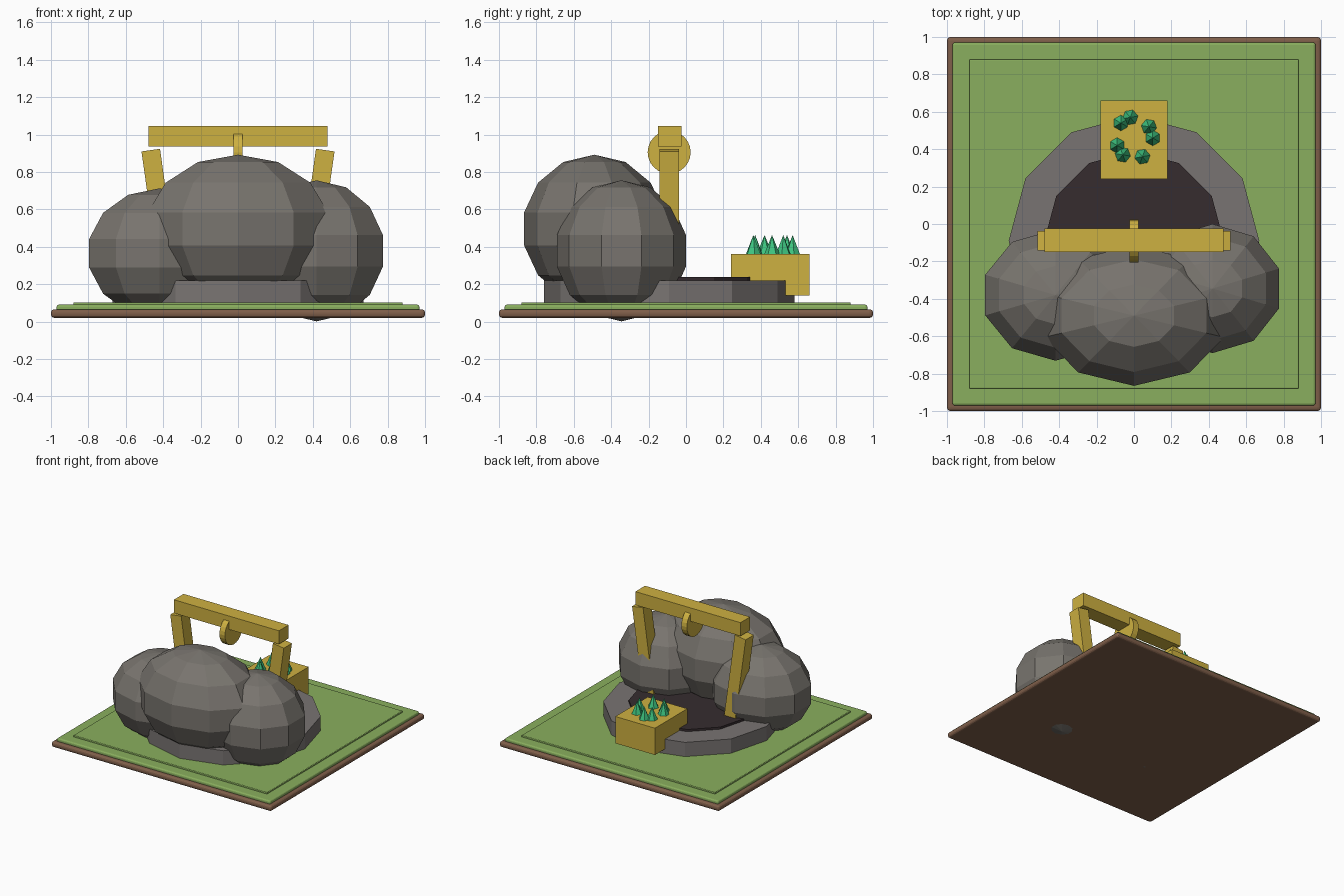
import bpy, bmesh, math
from mathutils import Matrix, Vector

cube = bpy.data.objects.get("Cube")
if cube:
    bpy.data.objects.remove(cube, do_unlink=True)


def material(name, rgb):
    """Flat material from sRGB values, stored as linear."""
    lin = [((c / 255 + 0.055) / 1.055) ** 2.4 for c in rgb] + [1.0]
    m = bpy.data.materials.new(name)
    m.use_nodes = True
    m.diffuse_color = lin
    m.node_tree.nodes["Principled BSDF"].inputs["Base Color"].default_value = lin
    return m


soil = material("soil brown", (128, 95, 74))
grass = material("grass green", (138, 175, 94))
rock = material("boulder grey", (120, 116, 110))
stone = material("slab grey", (121, 116, 114))
pit = material("pit dark", (54, 44, 47))
gold = material("timber yellow", (206, 177, 65))
gem = material("crystal green", (62, 196, 128))


def finish(bm, name, mat, loc=(0, 0, 0), rot=(0, 0, 0)):
    mesh = bpy.data.meshes.new(name)
    bm.to_mesh(mesh)
    bm.free()
    mesh.materials.append(mat)
    ob = bpy.data.objects.new(name, mesh)
    ob.location, ob.rotation_euler = loc, rot
    bpy.context.collection.objects.link(ob)
    return ob


def box(name, mat, loc, size, rot=(0, 0, 0), bevel=0.0):
    bm = bmesh.new()
    bmesh.ops.create_cube(bm, size=1, matrix=Matrix.Diagonal((*size, 1)))
    ob = finish(bm, name, mat, loc, rot)
    if bevel:
        mod = ob.modifiers.new("rounded edges", "BEVEL")
        mod.width, mod.segments = bevel, 3
    return ob


def cone(name, mat, loc, r1, r2, depth, sides, rot=(0, 0, 0)):
    bm = bmesh.new()
    bmesh.ops.create_cone(bm, cap_ends=True, segments=sides,
                          radius1=r1, radius2=r2, depth=depth)
    return finish(bm, name, mat, loc, rot)


def boulder(name, loc, radii):
    bm = bmesh.new()
    bmesh.ops.create_uvsphere(bm, u_segments=10, v_segments=7, radius=1,
                              matrix=Matrix.Diagonal((*radii, 1)))
    return finish(bm, name, rock, loc)


# Layered ground tile
box("ground_soil", soil, (0, 0, 0.0425), (2, 2, 0.045), bevel=0.018)
box("ground_grass", grass, (0, 0, 0.0725), (1.94, 1.94, 0.035), bevel=0.012)
box("ground_lawn", grass, (0, 0, 0.09), (1.76, 1.76, 0.026), bevel=0.005)

# Twelve-sided stone slab with the dark opening on it
cone("stone_slab", stone, (0, -0.09, 0.155), 0.67, 0.67, 0.13, 12)
cone("pit_floor", pit, (0, -0.09, 0.225), 0.48, 0.48, 0.025, 12)

# Boulders
boulder("middle_boulder", (0, -0.49, 0.495), (0.52, 0.385, 0.397))
boulder("left_boulder", (0.42, -0.345, 0.378), (0.383, 0.354, 0.377))
boulder("right_boulder", (-0.42, -0.38, 0.365), (0.405, 0.36, 0.347))

# Timber frame: leaning posts, cross beam and pulley wheel
for name, side in (("left_post", 1), ("right_post", -1)):
    box(name, gold, (0.415 * side, -0.09, 0.55), (0.1, 0.105, 0.74),
        rot=(0, math.radians(8) * side, 0))
box("cross_beam", gold, (0, -0.0875, 0.99), (0.955, 0.125, 0.11))
cone("pulley_wheel", gold, (0, -0.09, 0.905), 0.115, 0.115, 0.05, 24,
     rot=(0, math.pi / 2, 0))

# Crate heaped with crystals
box("crate", gold, (0, 0.45, 0.25), (0.36, 0.42, 0.22))
spots = [(-0.07, 0.54), (-0.02, 0.57), (0.08, 0.52), (0.1, 0.46),
         (0.045, 0.36), (-0.06, 0.37), (-0.09, 0.42)]
for i, (x, y) in enumerate(spots):
    cone(f"crystal_{i + 1}", gem, (x, y, 0.41), 0.043, 0, 0.105, 6,
         rot=(0, 0, i * 0.7))
